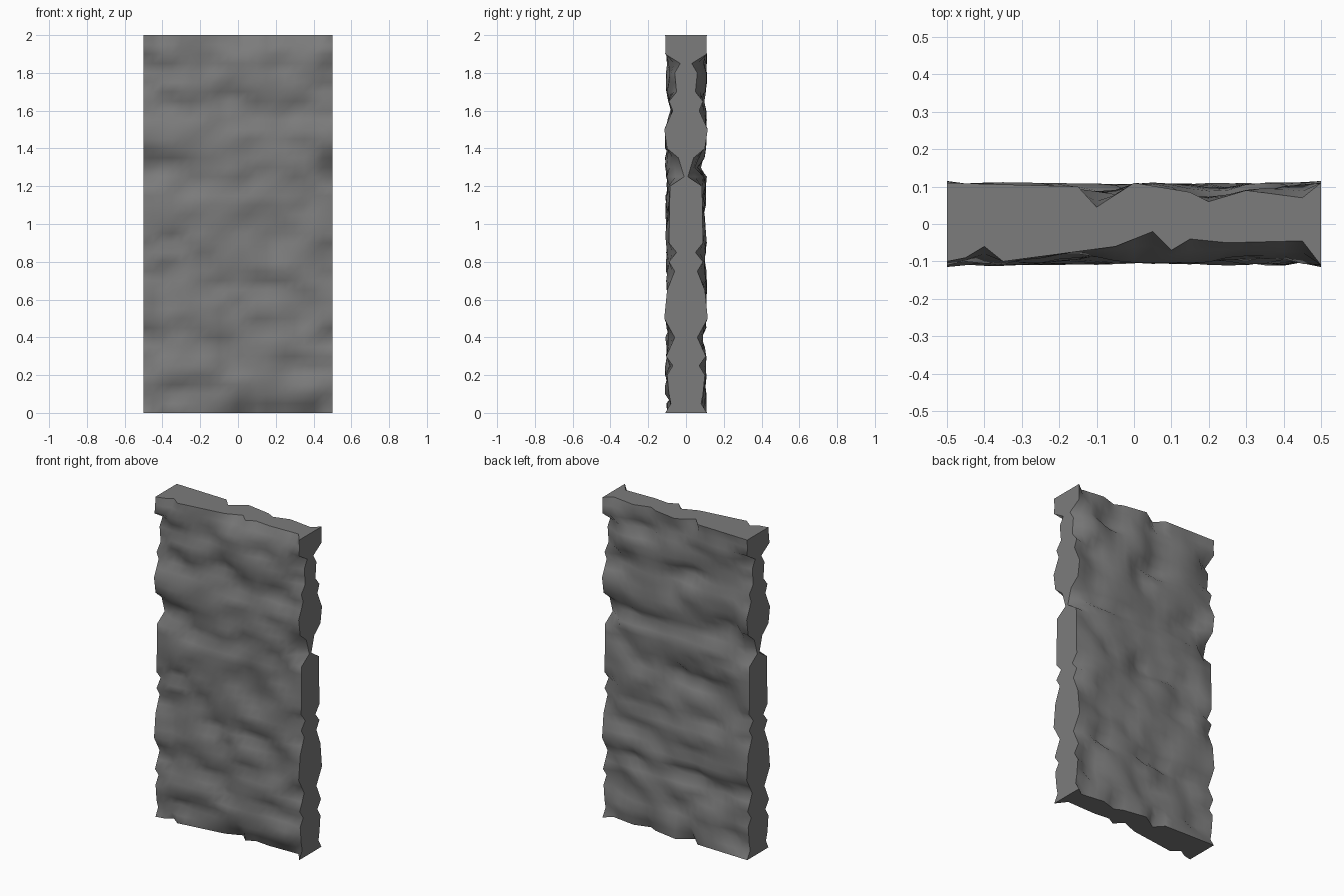
import bpy, bmesh, math
from mathutils import Vector, noise

cube = bpy.data.objects.get("Cube")
if cube:
    bpy.data.objects.remove(cube)

NX, NZ, STEP = 20, 40, 0.05


def profile(points, t):
    """Linear interpolation through (position, depth) points."""
    for (a, p), (b, q) in zip(points, points[1:]):
        if t <= b + 1e-6:
            return p + (q - p) * max(0, t - a) / (b - a)
    return points[-1][1]


# Chipped outlines, the same on opposite rims so that slabs fit together
SIDE = [(0, .105), (.05, .05), (.1, .09), (.2, .1), (.25, .07), (.3, .105), (.4, .06),
        (.5, .115), (.65, .1), (.75, .06), (.8, .09), (.85, .05), (.9, .09),
        (1.2, .085), (1.25, .01), (1.35, .04), (1.4, .1), (1.5, .115), (1.6, .07),
        (1.65, .09), (1.7, .05), (1.8, .06), (1.85, .03), (1.9, .11), (2, .105)]
ENDS = {
    -1: [(-.5, .1), (-.45, .09), (-.4, .06), (-.35, .1), (-.2, .08), (-.05, .06),
         (.05, .02), (.1, .07), (.15, .04), (.25, .05), (.45, .045), (.5, .11)],
    1: [(-.5, .11), (-.15, .1), (-.1, .045), (0, .11), (.15, .085), (.2, .06),
        (.3, .09), (.45, .07), (.5, .11)],
}

# Furrows: x, z, half length, half height, depth
FURROWS = {
    -1: [(-.42, 1.3, .15, .05, .04), (0, 1.4, .12, .03, .03), (-.1, 1.2, .25, .03, .03),
         (.12, 1.1, .04, .06, .03), (-.4, .9, .2, .03, .035), (-.3, .7, .08, .04, .03),
         (-.1, .65, .08, .04, .03), (.05, .45, .2, .03, .03), (-.22, .36, .05, .06, .03),
         (.1, .24, .3, .03, .04), (-.3, .1, .12, .05, .03), (.05, .05, .1, .08, .03),
         (.3, 1.57, .12, .03, .035), (-.35, 1.8, .1, .06, .03), (-.05, 1.7, .08, .05, .03)],
    1: [(.2, 1.3, .5, .04, .04), (-.2, 1.0, .4, .04, .03), (.1, .75, .5, .035, .03),
        (0, .4, .5, .04, .04), (-.1, 1.65, .4, .04, .04), (.25, 1.85, .15, .04, .03)],
}


def depth(x, z, side):
    """Distance of the rough surface from the middle plane."""
    p = Vector((x * 4, side * 7.3, z * 7))
    d = 0.1 + 0.055 * noise.noise(p) + 0.035 * noise.noise(p * 2.1)
    for fx, fz, length, height, cut in FURROWS[side]:
        d -= cut * math.exp(-((x - fx) / length) ** 2 - ((z - fz) / height) ** 2)
    # Worn crests
    d = 0.113 - 0.014 * math.log(1 + math.exp((0.113 - d) / 0.014))
    # Pull the surface to the chipped outlines at its rims
    w = max(0, 1 - (0.5 - abs(x)) / .1)
    d += (profile(SIDE, z) - d) * w
    w = max(0, 1 - min(z, 2 - z) / .1)
    d += (profile(ENDS[side], x) - d) * w
    return min(.12, max(.01, d))


# Rough front and back sheets
bm = bmesh.new()
sheets = []
for side in (-1, 1):
    grid = []
    for i in range(NX + 1):
        x = i * STEP - 0.5
        grid.append([bm.verts.new((x, side * depth(x, k * STEP, side), k * STEP))
                     for k in range(NZ + 1)])
    for i in range(NX):
        for k in range(NZ):
            face = bm.faces.new((grid[i][k], grid[i + 1][k],
                                 grid[i + 1][k + 1], grid[i][k + 1]))
            face.smooth = True
    sheets.append(grid)

# Flat cut edges joining the sheets
rim = ([(i, 0) for i in range(NX)] + [(NX, k) for k in range(NZ)]
       + [(i, NZ) for i in range(NX, 0, -1)] + [(0, k) for k in range(NZ, 0, -1)])
front, back = sheets
for (i, k), (m, n) in zip(rim, rim[1:] + rim[:1]):
    bm.faces.new((front[i][k], front[m][n], back[m][n], back[i][k]))
for edge in bm.edges:
    if len({f.smooth for f in edge.link_faces}) > 1:
        edge.smooth = False
bmesh.ops.recalc_face_normals(bm, faces=bm.faces[:])

mesh = bpy.data.meshes.new("stone_slab")
bm.to_mesh(mesh)
bm.free()
slab = bpy.data.objects.new("stone_slab", mesh)
bpy.context.collection.objects.link(slab)

# Plain grey stone
stone = bpy.data.materials.new("grey_stone")
stone.use_nodes = True
grey = (0.2, 0.2, 0.2, 1)
stone.diffuse_color = grey
stone.node_tree.nodes["Principled BSDF"].inputs["Base Color"].default_value = grey
mesh.materials.append(stone)
